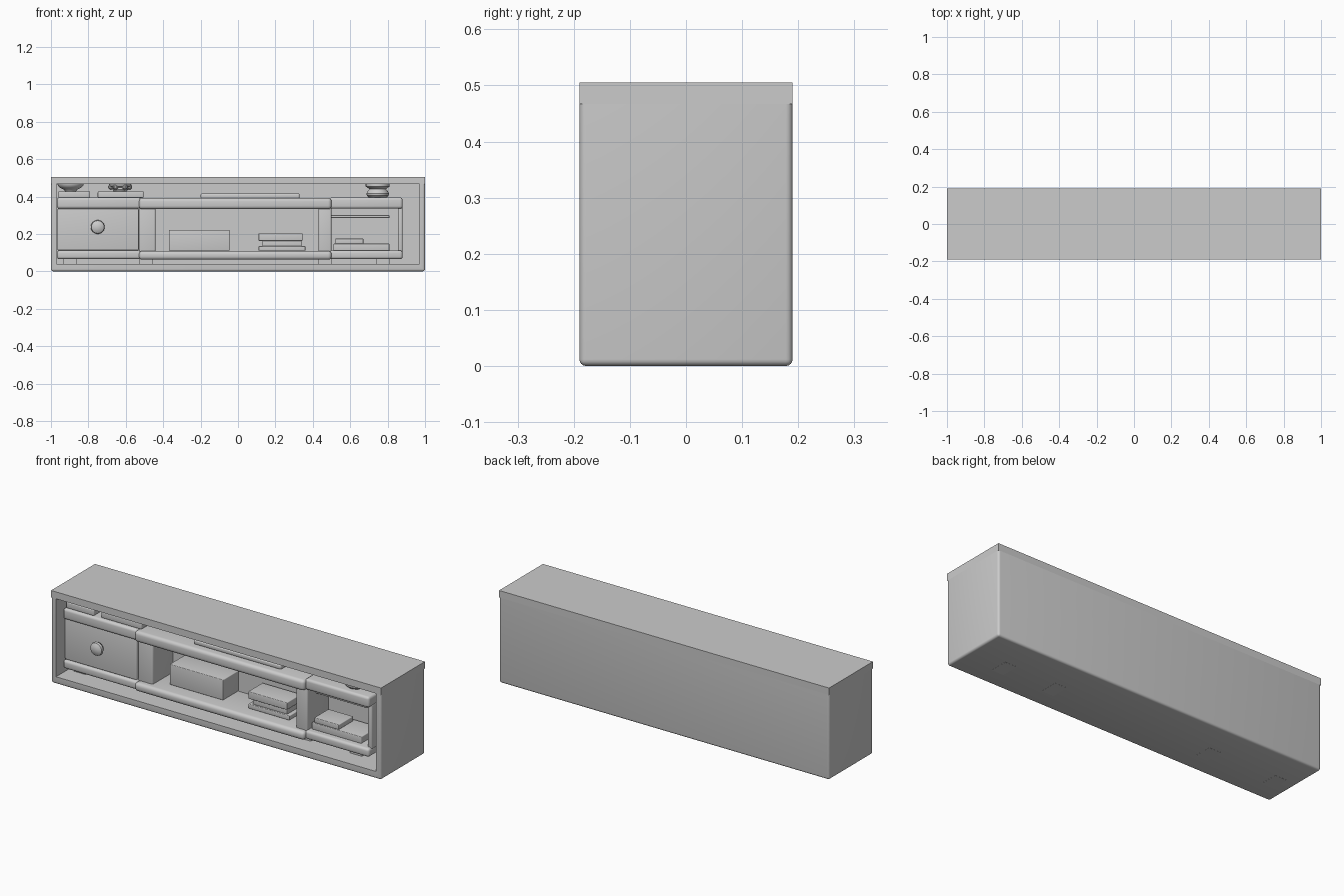
import bpy, bmesh, math

if "Cube" in bpy.data.objects:
    bpy.data.objects.remove(bpy.data.objects["Cube"])


def finish(name, bm, smooth=True):
    bmesh.ops.recalc_face_normals(bm, faces=bm.faces[:])
    me = bpy.data.meshes.new(name)
    bm.to_mesh(me)
    bm.free()
    ob = bpy.data.objects.new(name, me)
    bpy.context.collection.objects.link(ob)
    bpy.ops.object.select_all(action='DESELECT')
    ob.select_set(True)
    bpy.context.view_layer.objects.active = ob
    if smooth:
        bpy.ops.object.shade_smooth_by_angle(angle=math.radians(35))
    return ob


def box(name, x, y, z, r=0.0, pick=None):
    """Box from (min, max) ranges, with optional rounding of picked edges."""
    bm = bmesh.new()
    bmesh.ops.create_cube(bm, size=1)
    for v in bm.verts:
        for i, (a, b) in enumerate((x, y, z)):
            v.co[i] = b if v.co[i] > 0 else a
    if r:
        edges = [e for e in bm.edges if pick is None or pick(e)]
        bmesh.ops.bevel(bm, geom=edges, offset=r, segments=4, profile=0.5,
                        affect='EDGES')
    return finish(name, bm, r > 0)


def lathe(name, profile, loc, axis='Z', n=24):
    """Spin a (radius, height) profile round z, or round -y for a knob."""
    bm = bmesh.new()
    rings = []
    for rad, h in profile:
        ring = []
        for i in range(n):
            a = 2 * math.pi * i / n
            p = (rad * math.cos(a), rad * math.sin(a), h)
            if axis == 'Y':
                p = (p[0], -p[2], p[1])
            ring.append(bm.verts.new([p[k] + loc[k] for k in range(3)]))
        rings.append(ring)
    for lo, hi in zip(rings, rings[1:]):
        for i in range(n):
            j = (i + 1) % n
            bm.faces.new((lo[i], lo[j], hi[j], hi[i]))
    bm.faces.new(rings[0])
    bm.faces.new(rings[-1])
    return finish(name, bm)


# Outer case: softened box hollowed from the front, with a crisp top slab
def vertical_or_low(e):
    a, b = (v.co.z for v in e.verts)
    return abs(a - b) > 0.1 or a + b < 0.1

case = box("case_shell", (-1, 1), (-0.19, 0.19), (0, 0.467), 0.012, vertical_or_low)
cutter = box("case_cutter", (-0.97, 0.97), (-0.3, 0.16), (0.04, 0.6))
cutter.hide_render = True
mod = case.modifiers.new("hollow", 'BOOLEAN')
mod.object = cutter
mod.solver = 'EXACT'
bpy.context.view_layer.objects.active = case
bpy.ops.object.modifier_apply(modifier=mod.name)
bpy.data.objects.remove(cutter)
box("case_top", (-1, 1), (-0.19, 0.19), (0.467, 0.505))

# Console carcass: rounded top and bottom boards, stepped forward in the middle
BACK = 0.09
for name, z in (("console_top", (0.335, 0.395)), ("console_base", (0.065, 0.112))):
    box(name + "_left", (-0.968, -0.52), (-0.135, BACK), z, 0.014)
    box(name + "_middle", (-0.53, 0.5), (-0.145, BACK), (z[0] - 0.003, z[1] - 0.003), 0.018)
    box(name + "_right", (0.49, 0.88), (-0.125, BACK), z, 0.014)
box("console_back", (-0.96, 0.87), (0.07, 0.088), (0.1, 0.345))
box("console_divider_left", (-0.53, -0.44), (-0.11, 0.075), (0.1, 0.345), 0.01)
box("console_divider_right", (0.43, 0.5), (-0.115, 0.075), (0.1, 0.345), 0.01)
box("console_end_right", (0.855, 0.88), (-0.1, 0.085), (0.1, 0.345), 0.008)

# Feet running down through the case floor
for i, x in enumerate((-0.9, -0.49, 0.465, 0.775)):
    box(f"console_foot_{i + 1}", (x - 0.036, x + 0.036), (-0.085, 0.015), (-0.0005, 0.075))

# Drawer with a round knob
box("drawer_front", (-0.965, -0.53), (-0.122, 0.07), (0.112, 0.335), 0.006)
knob = [(0.018, 0), (0.014, 0.01), (0.03, 0.018), (0.037, 0.03), (0.034, 0.041),
        (0.02, 0.049), (0.005, 0.051)]
lathe("drawer_knob", knob, (-0.75, -0.118, 0.237), 'Y')

# Things on the shelves: (name, x, y, z)
shelf_items = [
    ("media_box", (-0.37, -0.045), (-0.065, 0.07), (0.11, 0.222)),
    ("middle_book_lower", (0.11, 0.36), (-0.07, 0.06), (0.11, 0.135)),
    ("middle_book_core", (0.13, 0.34), (-0.06, 0.05), (0.133, 0.165)),
    ("middle_book_upper", (0.11, 0.345), (-0.07, 0.055), (0.163, 0.203)),
    ("right_shelf_panel", (0.495, 0.81), (-0.04, 0.075), (0.285, 0.3)),
    ("right_book_lower", (0.51, 0.81), (-0.09, 0.06), (0.11, 0.148)),
    ("right_book_upper", (0.52, 0.67), (-0.085, 0.04), (0.147, 0.175)),
]
for name, x, y, z in shelf_items:
    box(name, x, y, z, 0.004)

# Things standing on the console top
box("left_stand", (-0.96, -0.79), (-0.12, 0.03), (0.393, 0.428), 0.006)
box("plant_tray", (-0.75, -0.505), (-0.115, 0.04), (0.393, 0.428), 0.006)
box("flat_soundbar", (-0.2, 0.33), (-0.1, 0.03), (0.388, 0.417), 0.01)
bowl = [(0.03, 0), (0.035, 0.008), (0.055, 0.018), (0.068, 0.03), (0.07, 0.039)]
lathe("left_bowl", bowl, (-0.895, -0.04, 0.428))
pot = [(0.035, 0), (0.042, 0.01), (0.04, 0.02), (0.055, 0.026), (0.06, 0.039)]
lathe("plant_pot", pot, (-0.63, -0.04, 0.428))
for i in range(6):
    a = i * math.pi / 3
    leaf = [(0.004, 0), (0.014, 0.01), (0.014, 0.02), (0.006, 0.03)]
    lathe(f"plant_leaf_{i + 1}", leaf,
          (-0.63 + 0.05 * math.cos(a), -0.04 + 0.05 * math.sin(a), 0.436), n=10)
vase = [(0.045, 0), (0.058, 0.012), (0.06, 0.024), (0.052, 0.038), (0.044, 0.046),
        (0.052, 0.053), (0.064, 0.06), (0.064, 0.074)]
lathe("right_vase", vase, (0.747, -0.04, 0.393))
